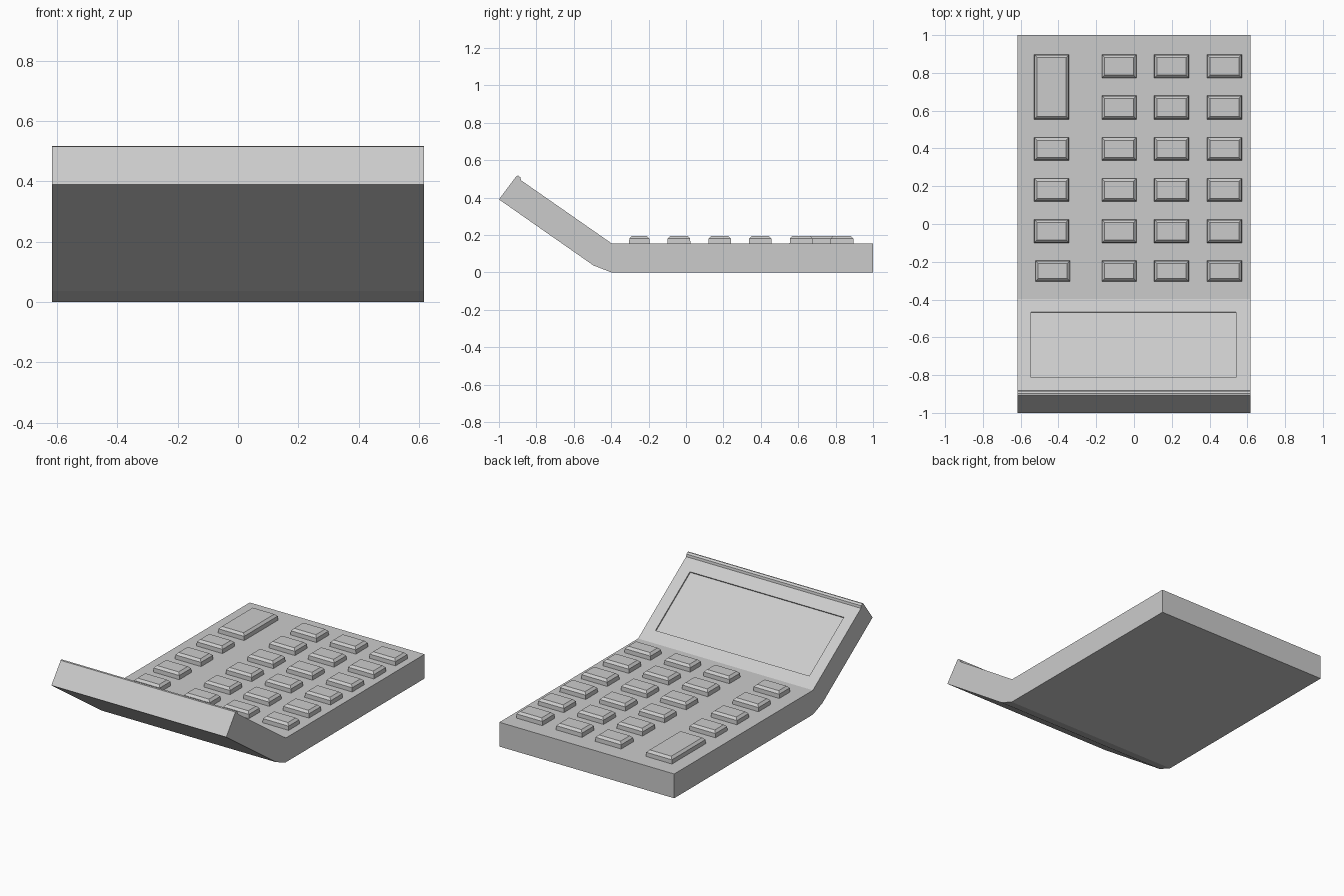
import bpy
import bmesh
from math import atan2
from mathutils import Matrix, Vector

if "Cube" in bpy.data.objects:
    bpy.data.objects.remove(bpy.data.objects["Cube"])

HALF_W = 0.617
DECK_Z = 0.155


def add_object(name, bm):
    bmesh.ops.recalc_face_normals(bm, faces=bm.faces)
    mesh = bpy.data.meshes.new(name)
    bm.to_mesh(mesh)
    bm.free()
    obj = bpy.data.objects.new(name, mesh)
    bpy.context.collection.objects.link(obj)
    return obj


def extrude_profile(name, points):
    """Prism across the width from a (y, z) side profile."""
    bm = bmesh.new()
    face = bm.faces.new([bm.verts.new((-HALF_W, y, z)) for y, z in points])
    new = bmesh.ops.extrude_face_region(bm, geom=[face])["geom"]
    verts = [v for v in new if isinstance(v, bmesh.types.BMVert)]
    bmesh.ops.translate(bm, verts=verts, vec=(2 * HALF_W, 0, 0))
    return add_object(name, bm)


def add_key(name, x0, x1, y0, y1):
    """Straight-sided key with a chamfered top."""
    bm = bmesh.new()
    rings = []
    for inset, z in ((0, DECK_Z - 0.01), (0.002, 0.181), (0.016, 0.195)):
        a, b, c, d = x0 + inset, x1 - inset, y0 + inset, y1 - inset
        rings.append([bm.verts.new((x, y, z))
                      for x, y in ((a, c), (b, c), (b, d), (a, d))])
    for low, high in zip(rings, rings[1:]):
        for i in range(4):
            j = (i + 1) % 4
            bm.faces.new((low[i], low[j], high[j], high[i]))
    bm.faces.new(rings[0][::-1])
    bm.faces.new(rings[-1])
    return add_object(name, bm)


# Body: flat keypad base with the tilted display section
body = extrude_profile("body", [
    (1, 0), (1, DECK_Z), (-0.398, DECK_Z), (-0.909, 0.511),
    (-1, 0.39), (-0.495, 0.037), (-0.4, 0)])

# Small ridge along the display's upper edge
extrude_profile("top_ridge", [
    (-0.909, 0.509), (-0.907, 0.515), (-0.897, 0.517), (-0.885, 0.508),
    (-0.882, 0.490), (-0.895, 0.495)])

# Shallow recessed screen, cut square to the tilted face
slope = atan2(DECK_Z - 0.511, -0.398 + 0.909)
y_mid = (-0.465 - 0.812) / 2
z_mid = DECK_Z + (y_mid + 0.398) * (0.511 - DECK_Z) / (-0.909 + 0.398)
length = Vector((0.347, 0.347 * (0.511 - DECK_Z) / 0.511)).length
bm = bmesh.new()
bmesh.ops.create_cube(bm, size=1, matrix=(
    Matrix.Translation((-0.002, y_mid, z_mid))
    @ Matrix.Rotation(slope, 4, 'X')
    @ Matrix.Diagonal((1.086, length, 0.016, 1))))
cutter = add_object("screen_cutter", bm)
cutter.hide_render = True
cutter.hide_viewport = True
cut = body.modifiers.new("screen_recess", 'BOOLEAN')
cut.operation = 'DIFFERENCE'
cut.solver = 'EXACT'
cut.object = cutter

# Keys: four columns, with one double-height key at the back left
columns = [-0.529, -0.171, 0.106, 0.386]
rows = [(0.772, 0.897), (0.554, 0.68), (0.336, 0.459),
        (0.119, 0.242), (-0.1, 0.024), (-0.305, -0.194)]
for c, x in enumerate(columns):
    for r, (y0, y1) in enumerate(rows):
        if c == 0 and r < 2:
            continue
        dx = 0.006 if (c, r) == (0, 5) else 0
        add_key(f"key_{r + 1}_{c + 1}", x + dx, x + dx + 0.185, y0, y1)
add_key("tall_key", -0.529, -0.344, 0.554, 0.897)
